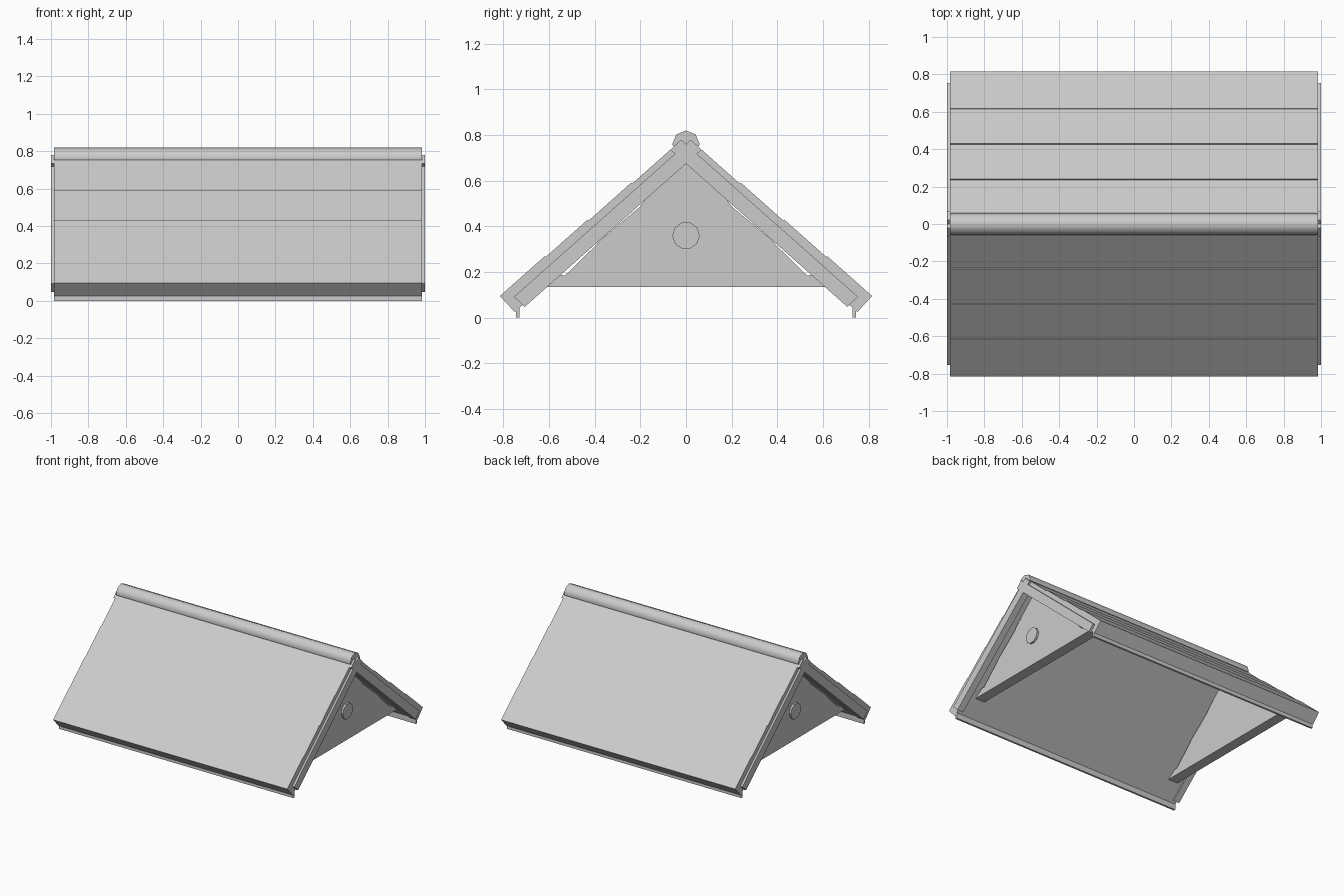
import bpy, bmesh, math

if "Cube" in bpy.data.objects:
    bpy.data.objects.remove(bpy.data.objects["Cube"])


def prism(name, profile, x0, x1, side=1):
    """Extrude a (y, z) profile along x; side=-1 mirrors it across y."""
    bm = bmesh.new()
    face = bm.faces.new([bm.verts.new((x0, side * y, z)) for y, z in profile])
    res = bmesh.ops.extrude_face_region(bm, geom=[face])
    moved = [v for v in res["geom"] if isinstance(v, bmesh.types.BMVert)]
    bmesh.ops.translate(bm, verts=moved, vec=(x1 - x0, 0, 0))
    bmesh.ops.recalc_face_normals(bm, faces=bm.faces)
    mesh = bpy.data.meshes.new(name)
    bm.to_mesh(mesh)
    bm.free()
    obj = bpy.data.objects.new(name, mesh)
    bpy.context.collection.objects.link(obj)
    return obj


HALF = 0.985      # half length of the roof covering
SLOPE = 0.89

# Roof slope section: four overlapping boards on top, flat underside
slope = [(0, 0.69), (0.75, 0.025), (0.815, 0.095)]
steps = [0.618, 0.43, 0.24]
heights = [0.820, 0.813, 0.805, 0.797]
for i, y in enumerate(steps):
    slope.append((y, heights[i] - SLOPE * y))
    slope.append((y - 0.004, heights[i + 1] - SLOPE * (y - 0.004)))
slope.append((0, heights[-1]))

# Drip lip under each eave, and crossing barge board section
lip = [(0.73, 0), (0.745, 0), (0.745, 0.06), (0.73, 0.06)]
barge = [(0.753, 0.092), (0.706, 0.048), (-0.068, 0.735), (-0.022, 0.78)]

for side, label in ((-1, "front"), (1, "back")):
    prism(f"{label}_roof_slope", slope, -HALF, HALF, side)
    prism(f"{label}_eave_lip", lip, -HALF, HALF, side)
    for end, tag in ((-1, "left"), (1, "right")):
        prism(f"{label}_{tag}_barge_board", barge, end * 0.95, end * 1.0, side)

# Rounded ridge cap
arc = [(0.06 * math.cos(math.radians(a)), 0.76 + 0.06 * math.sin(math.radians(a)))
       for a in range(0, 181, 45)]
ridge = prism("ridge_cap", [(0.056, 0.752)] + arc + [(-0.056, 0.752)], -HALF, HALF)
bpy.context.view_layer.objects.active = ridge
ridge.select_set(True)
bpy.ops.object.shade_smooth_by_angle(angle=math.radians(50))

# Gable walls with a round vent, recessed from both ends
half_gable = [(0.618, 0.135), (0.55, 0.187), (0.53, 0.185), (0.39, 0.322),
              (0.38, 0.337), (0.2, 0.487), (0.18, 0.515), (0, 0.685)]
gable = half_gable + [(-y, z) for y, z in reversed(half_gable[:-1])]
vent = [(0.06 * math.cos(math.tau * i / 10), 0.36 + 0.06 * math.sin(math.tau * i / 10))
        for i in range(10)]
for end, tag in ((-1, "left"), (1, "right")):
    prism(f"{tag}_gable_wall", gable, end * 0.83, end * 0.91)
    prism(f"{tag}_gable_vent", vent, end * 0.90, end * 0.925)
